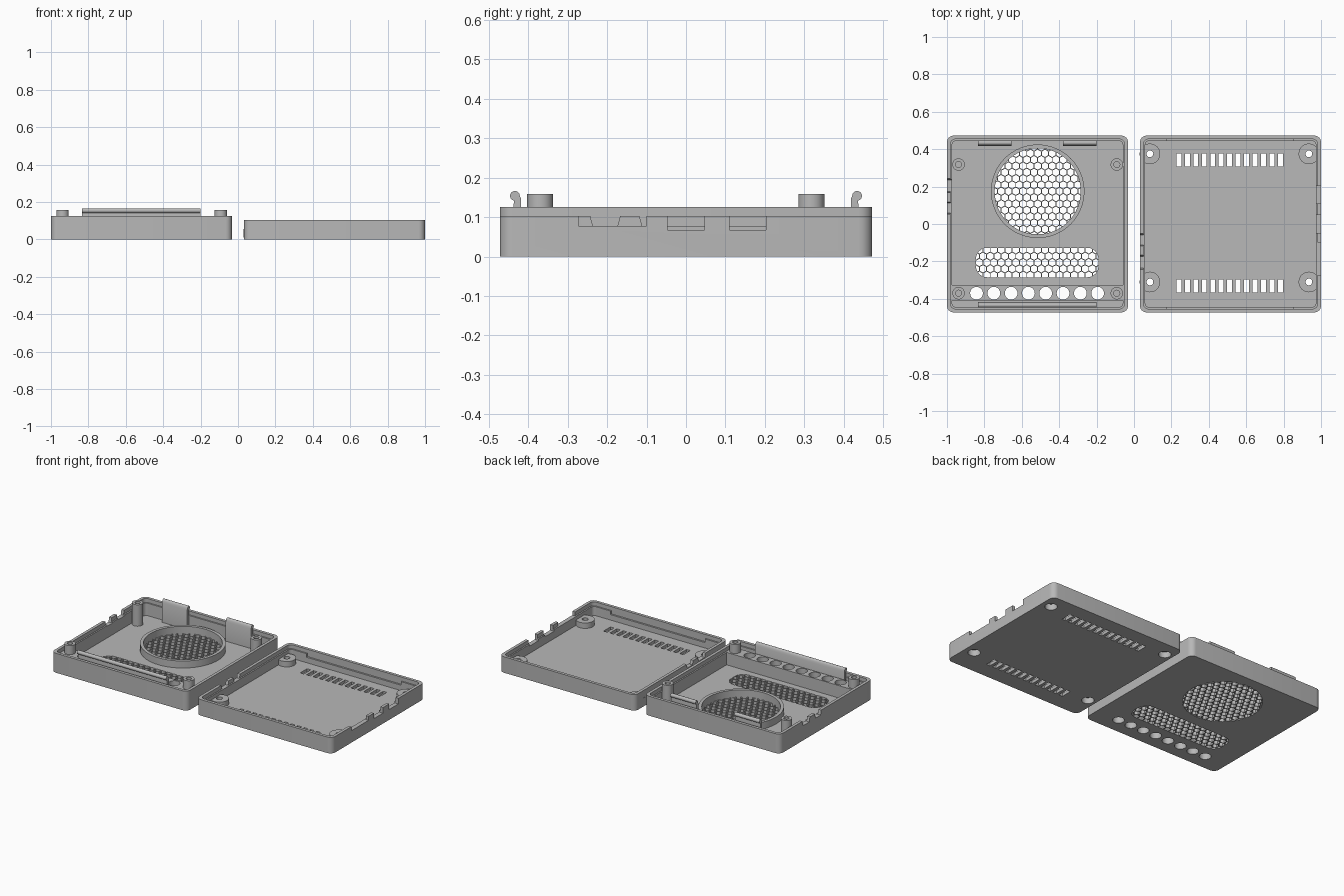
import bpy, bmesh, math

if "Cube" in bpy.data.objects:
    bpy.data.objects.remove(bpy.data.objects["Cube"])

grey = bpy.data.materials.new("case_grey")
grey.use_nodes = True
grey.diffuse_color = (0.48, 0.48, 0.48, 1)
grey.node_tree.nodes["Principled BSDF"].inputs["Base Color"].default_value = (0.48, 0.48, 0.48, 1)
parts = []


# ---------- helpers ----------
def prisms(name, outlines, lo, hi, axis="z"):
    """Extrude 2D outlines along z (points are x, y) or x (points are y, z)."""
    bm = bmesh.new()
    for pts in outlines:
        if axis == "z":
            rings = [[bm.verts.new((a, b, h)) for a, b in pts] for h in (lo, hi)]
        else:
            rings = [[bm.verts.new((h, a, b)) for a, b in pts] for h in (lo, hi)]
        n = len(pts)
        bm.faces.new(rings[0])
        bm.faces.new(rings[1])
        for i in range(n):
            j = (i + 1) % n
            bm.faces.new((rings[0][i], rings[0][j], rings[1][j], rings[1][i]))
    bmesh.ops.recalc_face_normals(bm, faces=bm.faces)
    me = bpy.data.meshes.new(name)
    bm.to_mesh(me)
    bm.free()
    me.materials.append(grey)
    ob = bpy.data.objects.new(name, me)
    bpy.context.collection.objects.link(ob)
    return ob


def part(*args, **kw):
    ob = prisms(*args, **kw)
    parts.append(ob)
    return ob


def circle(x, y, r, n=32, turn=0.0):
    return [(x + r * math.cos(turn + math.tau * i / n),
             y + r * math.sin(turn + math.tau * i / n)) for i in range(n)]


def rect(x0, x1, y0, y1):
    return [(x0, y0), (x1, y0), (x1, y1), (x0, y1)]


def round_rect(x0, x1, y0, y1, r, n=6):
    pts = []
    corners = ((x1 - r, y1 - r), (x0 + r, y1 - r), (x0 + r, y0 + r), (x1 - r, y0 + r))
    for q, (cx, cy) in enumerate(corners):
        for i in range(n + 1):
            a = math.pi / 2 * (q + i / n)
            pts.append((cx + r * math.cos(a), cy + r * math.sin(a)))
    return pts


def boolean(ob, tool, op="DIFFERENCE", keep=False):
    mod = ob.modifiers.new("cut", "BOOLEAN")
    mod.operation, mod.solver, mod.object = op, "EXACT", tool
    bpy.context.view_layer.update()
    done = bpy.data.meshes.new_from_object(
        ob.evaluated_get(bpy.context.evaluated_depsgraph_get()))
    ob.modifiers.clear()
    ob.data = done
    if not keep:
        bpy.data.objects.remove(tool)


def cut(ob, outlines, lo, hi, axis="z"):
    boolean(ob, prisms("cutter", outlines, lo, hi, axis))


def tray(name, x0, x1, height):
    """Open box with a stepped rim."""
    y = 0.4725
    ob = part(name, [round_rect(x0, x1, -y, y, 0.035)], 0, height)
    cut(ob, [round_rect(x0 + .028, x1 - .028, -y + .028, y - .028, 0.02)], FLOOR, height + .1)
    cut(ob, [round_rect(x0 + .019, x1 - .019, -y + .019, y - .019, 0.025)], height - .025, height + .1)
    return ob


def trapezoid(y0, y1, z0, z1, slope=0.009):
    return [(y0 + slope, z0), (y1 - slope, z0), (y1, z1), (y0, z1)]


def honeycomb(outline, cx, cy, w, h, pitch=0.039):
    """Hexagonal holes trimmed to an outline, as one cutter."""
    row = pitch * math.sqrt(3) / 2
    cells = []
    for j in range(-int(h / row) - 1, int(h / row) + 2):
        for i in range(-int(w / pitch) - 1, int(w / pitch) + 2):
            x, y = (i + 0.5 * (j % 2)) * pitch, j * row
            cells.append(circle(cx + x, cy + y, pitch * 0.505, 6, math.pi / 6))
    tool = prisms("cutter", cells, -0.05, 0.06)
    boolean(tool, prisms("trim", [outline], -0.04, 0.05), "INTERSECT")
    return tool


FLOOR = 0.02

# ---------- upper half: fan side ----------
fan_tray = tray("fan_tray", -1.0, -0.032, 0.125)
fan_x, fan_y = -0.515, 0.175
boolean(fan_tray, honeycomb(circle(fan_x, fan_y, 0.23, 64), fan_x, fan_y, 0.24, 0.24))
boolean(fan_tray, honeycomb(round_rect(-0.845, -0.19, -0.285, -0.127, 0.06),
                            fan_x, -0.206, 0.34, 0.09))
cut(fan_tray, [trapezoid(0.165, 0.245, 0.095, 0.14), trapezoid(0.05, 0.12, 0.095, 0.14)],
    -1.05, -0.95, "x")

fan_ring = part("fan_ring", [circle(fan_x, fan_y, 0.25, 64)], 0.012, 0.065)
cut(fan_ring, [circle(fan_x, fan_y, 0.23, 64)], -0.1, 0.2)

# thick bar with a row of round holes
hole_bar = part("hole_bar", [rect(-0.985, -0.047, -0.41, -0.327)], 0.01, 0.1)
holes = [circle(-0.842 + i * 0.0925, -0.37, 0.034) for i in range(8)]
for ob in (fan_tray, hole_bar):
    cut(ob, holes, -0.1, 0.3)

# screw posts
for x in (-0.938, -0.092):
    for y in (0.318, -0.37):
        post = part("screw_post", [circle(x, y, 0.033)], 0.01, 0.158)
        cut(post, [circle(x, y, 0.016)], 0.06, 0.3)


# snap clips: a thin wall with a rounded bead along its top
def clip(side, x0, x1):
    bead = [(0.434 + 0.0125 * math.cos(a), 0.154 + 0.0125 * math.sin(a))
            for a in (math.radians(-80 + 26 * k) for k in range(11))]
    profile = [(0.418, 0.01), (0.437, 0.01), (0.437, 0.135)] + bead + [(0.418, 0.145)]
    part("snap_clip", [[(side * y, z) for y, z in profile]], x0, x1, axis="x")


clip(-1, -0.835, -0.2)
clip(1, -0.835, -0.655)
clip(1, -0.38, -0.2)

# ---------- lower half: vented side ----------
base_tray = tray("base_tray", 0.032, 1.0, 0.103)
slots = [rect(0.227 + i * 0.0452, 0.253 + i * 0.0452, y - 0.035, y + 0.035)
         for i in range(13) for y in (0.343, -0.332)]
cut(base_tray, slots, -0.1, 0.2)

# port openings
cut(base_tray, [rect(-0.273, -0.10, 0.077, 0.2), rect(-0.047, 0.047, 0.067, 0.2),
                rect(0.11, 0.203, 0.067, 0.2)], 0.95, 1.05, "x")
cut(base_tray, [trapezoid(-0.245, -0.165, 0.077, 0.11), trapezoid(-0.12, -0.05, 0.077, 0.11)],
    0.0, 0.08, "x")

# grooves that receive the clips
cut(base_tray, [rect(-0.456, 0.456, 0.055, 0.078)], 0.175, 0.85, "x")

# screw bosses, recessed from below
spots = [(x, y) for x in (0.085, 0.935) for y in (0.375, -0.31)]
bosses = [part("screw_boss", [circle(x, y, 0.055)], 0.01, 0.055) for x, y in spots]
for ob, (x, y) in zip(bosses, spots):
    for target in (ob, base_tray):
        cut(target, [circle(x, y, 0.036)], -0.1, 0.038)
        cut(target, [circle(x, y, 0.018)], -0.1, 0.2)

# ---------- shading ----------
bpy.ops.object.select_all(action="DESELECT")
for ob in parts:
    ob.select_set(True)
bpy.context.view_layer.objects.active = fan_tray
bpy.ops.object.shade_smooth_by_angle(angle=math.radians(30))
